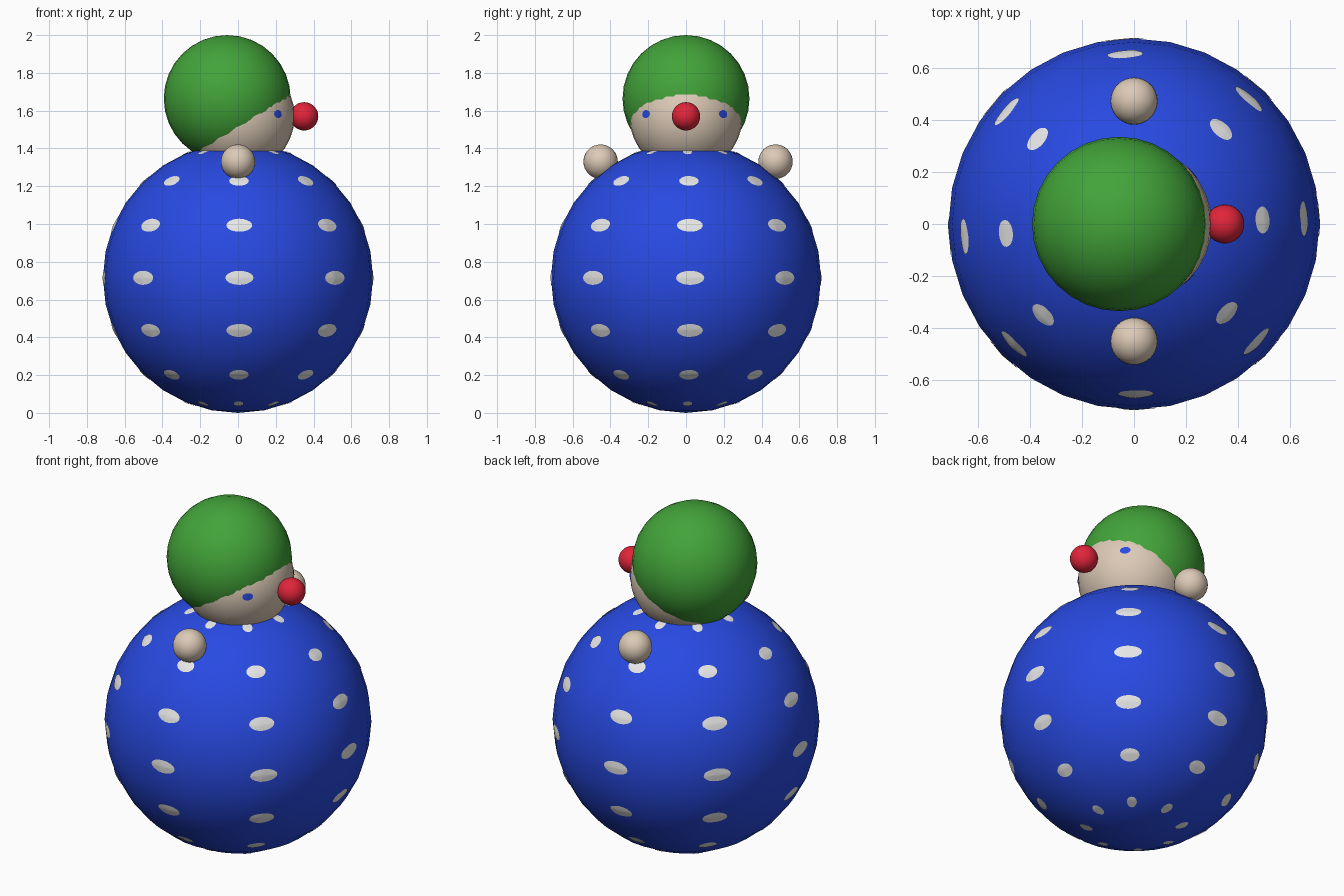
import bpy, bmesh, math
from mathutils import Vector
from mathutils.bvhtree import BVHTree

if "Cube" in bpy.data.objects:
    bpy.data.objects.remove(bpy.data.objects["Cube"])


def material(name, rgb):
    m = bpy.data.materials.new(name)
    m.diffuse_color = (*rgb, 1.0)
    m.use_nodes = True
    m.node_tree.nodes["Principled BSDF"].inputs["Base Color"].default_value = m.diffuse_color
    return m


BLUE = material("blue", (0.021, 0.068, 0.76))
WHITE = material("white", (0.80, 0.80, 0.80))
GREEN = material("green", (0.055, 0.37, 0.041))
SKIN = material("skin", (0.72, 0.59, 0.47))
RED = material("red", (0.75, 0.018, 0.042))


def ball(name, centre, radius, mat):
    """Smooth 32 x 16 sphere."""
    bpy.ops.mesh.primitive_uv_sphere_add(segments=32, ring_count=16,
                                         radius=radius, location=centre)
    ob = bpy.context.object
    ob.name = name
    ob.data.materials.append(mat)
    bpy.ops.object.shade_smooth()
    return ob


def painted_dots(name, base, centre, dots, half_lon, half_lat, mat):
    """Thin oval plates laid on a ball; dots are (longitude, latitude) in degrees."""
    src = bmesh.new()
    src.from_mesh(base.data)
    tree = BVHTree.FromBMesh(src)
    src.free()
    bm = bmesh.new()
    n, rings = 20, 3

    def point(lon, lat):
        lo, la = math.radians(lon), math.radians(lat)
        d = Vector((math.cos(la) * math.cos(lo), math.cos(la) * math.sin(lo), math.sin(la)))
        hit = tree.ray_cast(d * 3, -d)[0]
        return bm.verts.new(hit + d * 0.003)

    for lon, lat in dots:
        middle = point(lon, lat)
        prev = None
        for r in range(1, rings + 1):
            f = r / rings
            ring = [point(lon + half_lon * f * math.cos(2 * math.pi * k / n),
                          lat + half_lat * f * math.sin(2 * math.pi * k / n))
                    for k in range(n)]
            for k in range(n):
                j = (k + 1) % n
                if prev is None:
                    bm.faces.new((middle, ring[k], ring[j]))
                else:
                    bm.faces.new((prev[k], ring[k], ring[j], prev[j]))
            prev = ring
    for f in bm.faces:
        f.smooth = True
    me = bpy.data.meshes.new(name)
    bm.to_mesh(me)
    bm.free()
    me.materials.append(mat)
    ob = bpy.data.objects.new(name, me)
    ob.location = centre
    bpy.context.collection.objects.link(ob)


# Round body with rows of white dots
BODY = (0, 0, 0.715)
body = ball("body", BODY, 0.715, BLUE)
dots = [(-135 + 45.6 * c, 23 * r) for c in range(8) for r in range(-3, 4)]
painted_dots("body_dots", body, BODY, dots, 6.0, 3.0, WHITE)

# Head looking along +x, with eyes and nose
HEAD = (0, 0, 1.57)
head = ball("head", HEAD, 0.30, SKIN)
painted_dots("eyes", head, HEAD, [(-45, 2.3), (41, 2.3)], 5.5, 4.0, BLUE)
ball("nose", (0.35, 0, 1.57), 0.075, RED)

# Hat pushed back over the head
ball("hat", (-0.057, 0, 1.664), 0.336, GREEN)

# Hands resting on the body
ball("hand_front", (0, -0.452, 1.33), 0.091, SKIN)
ball("hand_back", (0, 0.474, 1.33), 0.091, SKIN)
